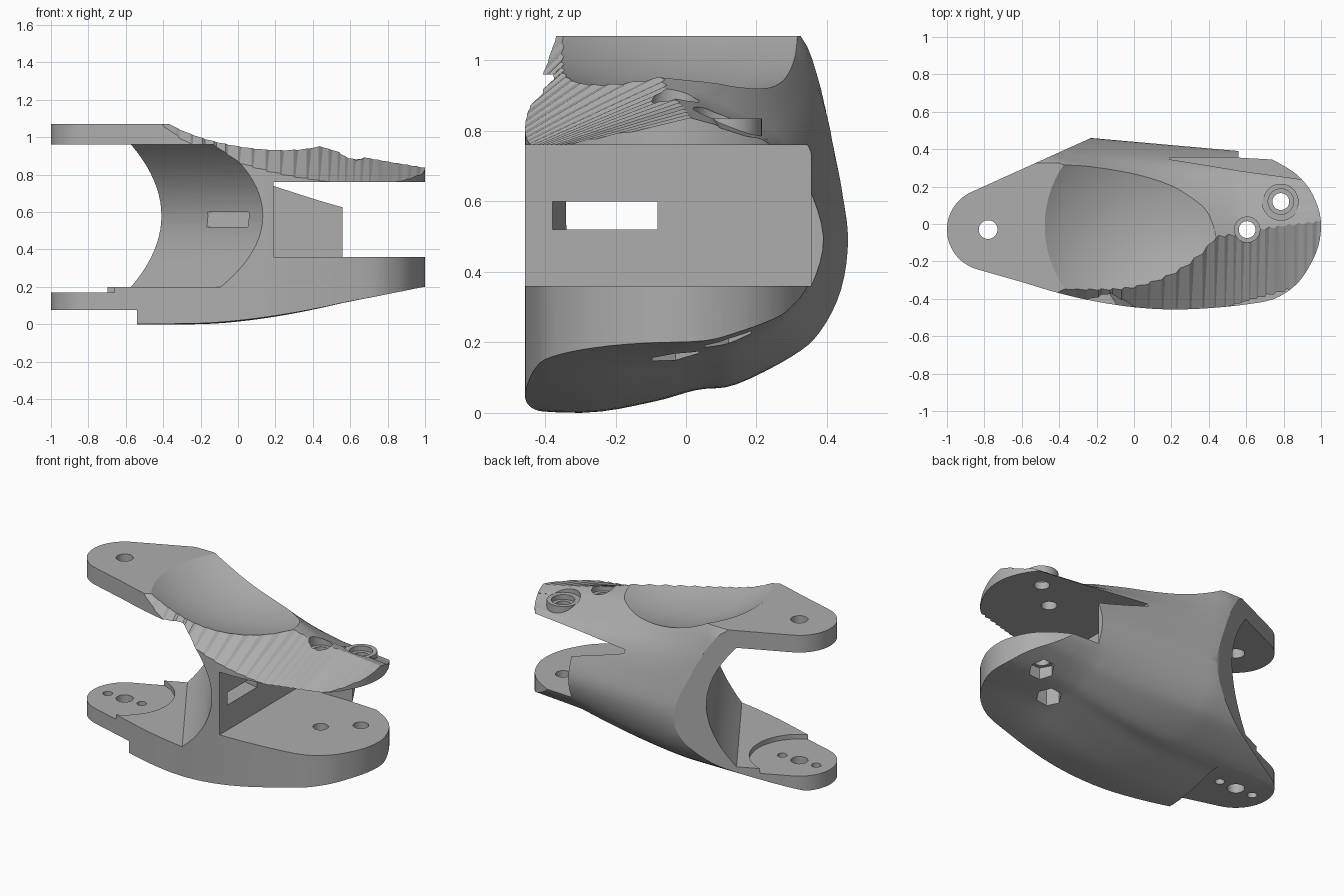
import bpy, bmesh, math
from mathutils import Vector

cube = bpy.data.objects.get("Cube")
if cube:
    bpy.data.objects.remove(cube, do_unlink=True)

grey = bpy.data.materials.new("satin grey")
grey.use_nodes = True
grey.diffuse_color = (0.42, 0.42, 0.42, 1)
grey.node_tree.nodes["Principled BSDF"].inputs["Base Color"].default_value = (0.42, 0.42, 0.42, 1)


def loft(name, rings):
    """Solid skinned through rings of equal point count, capped at both ends."""
    bm = bmesh.new()
    loops = [[bm.verts.new(p) for p in ring] for ring in rings]
    n = len(loops[0])
    for a, b in zip(loops, loops[1:]):
        for i in range(n):
            bm.faces.new((a[i], a[(i + 1) % n], b[(i + 1) % n], b[i]))
    bm.faces.new(loops[0])
    bm.faces.new(loops[-1])
    bmesh.ops.recalc_face_normals(bm, faces=bm.faces)
    bmesh.ops.triangulate(bm, faces=bm.faces)
    mesh = bpy.data.meshes.new(name)
    bm.to_mesh(mesh)
    bm.free()
    mesh.materials.append(grey)
    obj = bpy.data.objects.new(name, mesh)
    bpy.context.collection.objects.link(obj)
    return obj


def plan_prism(name, pts, z0, z1):
    return loft(name, [[(x, y, z) for x, y in pts] for z in (z0, z1)])


def front_prism(name, pts, y0, y1, shear=0):
    return loft(name, [[(x + shear * y, y, z) for x, z in pts] for y in (y0, y1)])


def cylinder(name, centre, r, z0, z1, sides=40):
    ring = [(centre[0] + r * math.cos(i * math.tau / sides),
             centre[1] + r * math.sin(i * math.tau / sides)) for i in range(sides)]
    return plan_prism(name, ring, z0, z1)


def volume(mesh):
    bm = bmesh.new()
    bm.from_mesh(mesh)
    result = bm.calc_volume()
    bm.free()
    return result


def combine(target, tool, operation="DIFFERENCE"):
    """Apply a boolean, falling back to another solver or a tiny nudge if it fails."""
    before = target.data.copy()
    start = volume(before)
    bpy.context.view_layer.objects.active = target
    for solver, nudge in (("MANIFOLD", 0), ("EXACT", 0), ("MANIFOLD", .0007), ("EXACT", .0007)):
        tool.location.x += nudge
        bpy.context.view_layer.update()
        mod = target.modifiers.new("boolean", "BOOLEAN")
        mod.operation, mod.solver, mod.object = operation, solver, tool
        bpy.ops.object.modifier_apply(modifier=mod.name)
        change = abs(volume(target.data) / start - 1)
        if 1e-6 < change < .65:
            break
        target.data = before.copy()
    bpy.data.meshes.remove(before)
    bpy.data.objects.remove(tool, do_unlink=True)


def smooth_path(pts, steps=4):
    """Catmull-Rom curve through the points."""
    p = [Vector(q) for q in pts]
    p = [p[0]] + p + [p[-1]]
    out = []
    for a, b, c, d in zip(p, p[1:], p[2:], p[3:]):
        for k in range(steps):
            t = k / steps
            out.append(b + (c - a) * t / 2 + (2 * a - 5 * b + 4 * c - d) * t * t / 2
                       + (3 * b - a - 3 * c + d) * t ** 3 / 2)
    return out + [p[-1]]


# Shell: cross-sections from the front edge, under the belly, up the back, over the top
left = smooth_path([(-.6, .02), (-.3, 0), (-.1, .03), (.03, .065), (.14, .08), (.3, .16),
                    (.38, .23), (.44, .35), (.46, .5), (.44, .65), (.41, .8), (.38, .93),
                    (.325, 1.07), (.2, 1.15), (-.6, 1.2)])
middle = smooth_path([(-.6, .12), (-.3, .115), (-.1, .145), (.05, .17), (.14, .19), (.24, .24),
                      (.3, .29), (.36, .37), (.39, .5), (.345, .65), (.285, .76), (.19, .82),
                      (.08, .87), (-.06, .915), (-.6, 1)])
right = smooth_path([(-.6, .2), (-.3, .2), (-.1, .2), (.05, .205), (.14, .23), (.24, .27),
                     (.29, .3), (.33, .36), (.36, .5), (.3, .65), (.22, .765), (.17, .78),
                     (.1, .805), (.02, .835), (-.6, 1)])
X_LEFT, X_MID = -.23, .56


def section(x):
    ring = []
    for a, b, c in zip(left, middle, right):
        if x < X_MID:
            # the taper starts further left towards the top
            start = X_LEFT - .17 * min(1, max(0, (a.y - .5) / .5))
            t = max(0, (x - start) / (X_MID - start))
            ease = t ** 1.7 if a.y < .3 else t
            y, z = a.x + (b.x - a.x) * t, a.y + (b.y - a.y) * ease
        else:
            t = min(1, (x - X_MID) / (1 - X_MID))
            y, z = b.lerp(c, t)
        ring.append((x, y, z))
    return ring


stations = [-1.1, -.4, -.34, -.28] + [X_LEFT + i * (X_MID - X_LEFT) / 14 for i in range(15)]
stations += [X_MID + i * .11 for i in range(1, 5)] + [1.1]
bracket = loft("bracket_body", [section(x) for x in stations])

# Plan outline: round pivot end, bowed front, rounded right end, straight back
PIVOT = (-.78, -.03)
outline = [(PIVOT[0] + .22 * math.cos(math.radians(a)), PIVOT[1] + .22 * math.sin(math.radians(a)))
           for a in range(115, 256, 7)]
outline += smooth_path([(-.6, -.31), (-.4, -.37), (-.2, -.415), (0, -.445), (.2, -.457),
                        (.4, -.45), (.6, -.43), (.75, -.4), (.86, -.33), (.93, -.24),
                        (.985, -.12), (1, 0), (.98, .1), (.93, .2), (.85, .28), (.73, .35)])
outline += [(.5, .45), (X_LEFT, .46)]
combine(bracket, plan_prism("outline", outline, -.2, 1.07), "INTERSECT")

# Front shoulder, flattening towards the right: x, height on the centre line, slope
shoulder = smooth_path([(-1.1, 1.9, 1.1), (-.41, 1.477, 1.1), (0, 1.226, .8), (.43, .995, .5),
                        (.7, .9, .36), (1, .835, .24), (1.2, .79, .15)], 6)
combine(bracket, loft("shoulder", [[(x, -.6, z - .6 * s), (x, .6, z + .6 * s),
                                    (x, .6, 4), (x, -.6, 4)] for x, z, s in shoulder]))

# Shallow bowl on top
bpy.ops.mesh.primitive_uv_sphere_add(segments=128, ring_count=96, radius=1.03,
                                     location=(.1, -.01, .893 + 1.03))
combine(bracket, bpy.context.object)

# Left fork opening with a bowed, slanted inner wall
bow = [(-.163 - .21 * (k / 10) ** 2, .58 + .038 * k) for k in range(-10, 11)]
combine(bracket, front_prism("left_gap", bow + [(-2, .96), (-2, .2)], -.8, .8, -.65))

# Right fork opening, leaving a short back wall with a clipped corner
combine(bracket, plan_prism("right_gap", [(.19, -.7), (1.3, -.7), (1.3, .355), (.19, .355)], .36, .76))
combine(bracket, front_prism("back_gap", [(.56, .36), (1.3, .36), (1.3, .76), (.38, .76), (.56, .64)],
                             .2, .7))

# Window through the web
combine(bracket, plan_prism("window", [(.3, -.41), (.3, -.105), (-.4, .05), (-.4, -.21)], .52, .6))

# Lower pivot plate: flat underside and round seat
combine(bracket, front_prism("plate_under", [(-1.2, -.2), (-.54, -.2), (-.54, .075), (-1.2, .075)], -1, 1))
combine(bracket, cylinder("plate_seat", PIVOT, .29, .17, .3, 64))
combine(bracket, cylinder("pivot_hole", PIVOT, .05, -.2, 1.3))
for side in (-.12, .12):
    combine(bracket, cylinder("screw_hole", (PIVOT[0] + side, PIVOT[1]), .028, -.2, .4))

# Right fork bolts: raised boss, counterbores above, hexagonal nut pockets below
BOSS, BOLT = (.785, .12), (.605, -.03)
combine(bracket, cylinder("spot_face", BOSS, .1, .835, 1.3))
combine(bracket, cylinder("boss", BOSS, .095, .765, .835), "UNION")
for centre, seat in ((BOSS, .805), (BOLT, .85)):
    combine(bracket, cylinder("counterbore", centre, .068, seat, 1.3))
    combine(bracket, cylinder("nut_pocket", centre, .075, -.2, .26, 6))
    combine(bracket, cylinder("bolt_hole", centre, .045, -.2, 1.3))

# Smooth shading with crisp edges
bpy.ops.object.select_all(action="DESELECT")
bracket.select_set(True)
bpy.context.view_layer.objects.active = bracket
bpy.ops.object.shade_smooth_by_angle(angle=math.radians(25))
